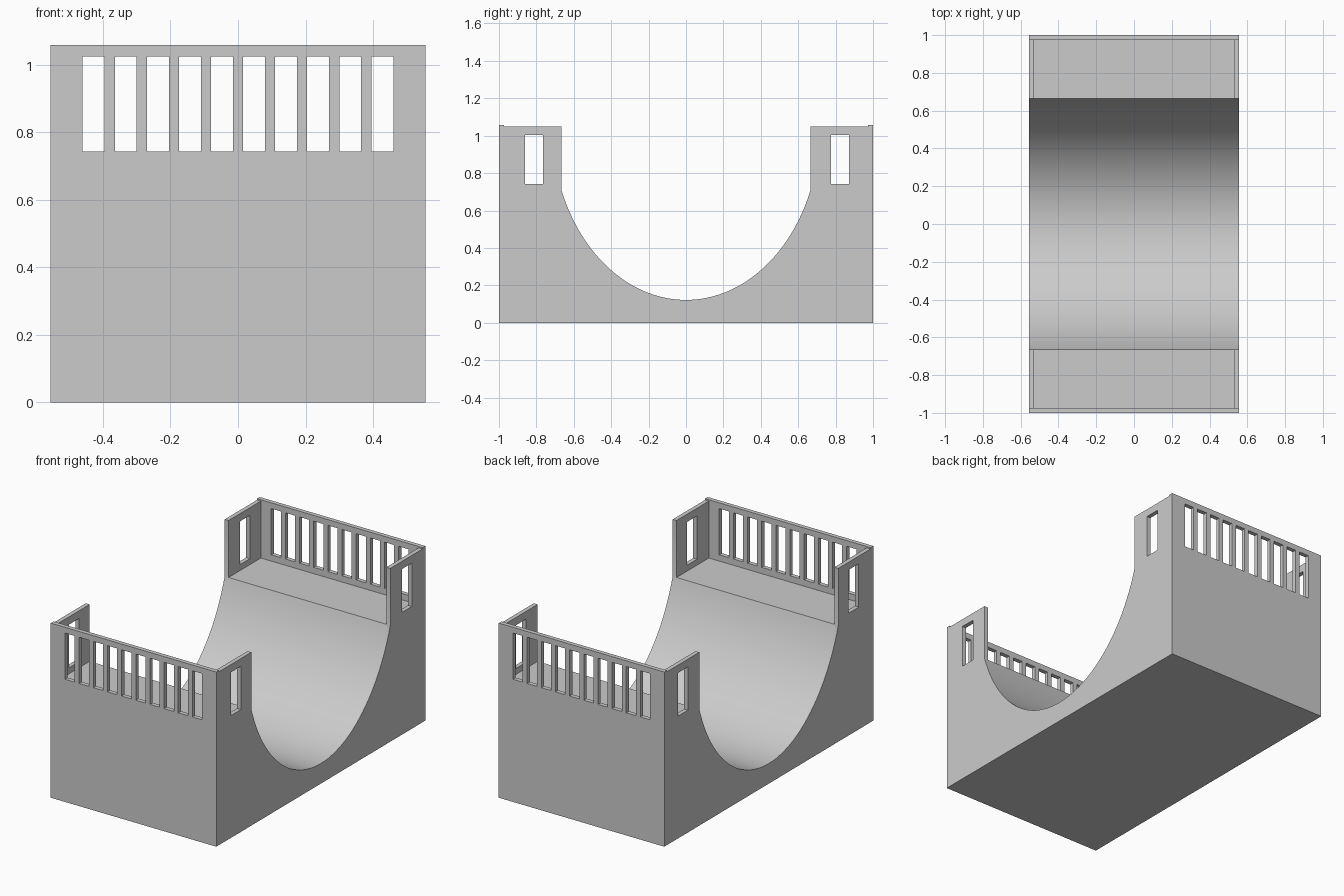
import bpy, bmesh, math
from mathutils import Matrix, Vector

cube = bpy.data.objects.get("Cube")
if cube:
    bpy.data.objects.remove(cube, do_unlink=True)

HALF_W, DECK, WALL = 0.555, 0.705, 0.026
SIDE_TOP, END_TOP, LIP = 1.05, 1.058, 0.665

grey = bpy.data.materials.new("plain grey")
grey.use_nodes = True
colour = (0.6, 0.6, 0.6, 1)
grey.diffuse_color = colour
grey.node_tree.nodes["Principled BSDF"].inputs["Base Color"].default_value = colour


def to_object(bm, name):
    bmesh.ops.recalc_face_normals(bm, faces=bm.faces)
    mesh = bpy.data.meshes.new(name)
    bm.to_mesh(mesh)
    bm.free()
    obj = bpy.data.objects.new(name, mesh)
    bpy.context.collection.objects.link(obj)
    mesh.materials.append(grey)
    return obj


def add_box(bm, low, high):
    low, high = Vector(low), Vector(high)
    place = Matrix.Translation((low + high) / 2) @ Matrix.Diagonal((*(high - low), 1))
    bmesh.ops.create_cube(bm, size=1, matrix=place)


def cut(target, bm, name):
    cutter = to_object(bm, name)
    cutter.hide_render = True
    mod = target.modifiers.new(name, "BOOLEAN")
    mod.operation, mod.solver, mod.object = "DIFFERENCE", "EXACT", cutter
    bpy.context.view_layer.objects.active = target
    bpy.ops.object.modifier_apply(modifier=name)
    bpy.data.objects.remove(cutter, do_unlink=True)


# Side profile: raised ends joined by an elliptical trough
RAD_Y, RAD_Z, CENTRE_Z, STEPS = 0.717, 0.933, 1.055, 48
end = [(1, 0), (1, END_TOP), (1 - WALL, END_TOP), (1 - WALL, SIDE_TOP), (LIP, SIDE_TOP)]
sweep = math.asin(LIP / RAD_Y)
angles = [sweep * (1 - 2 * i / STEPS) for i in range(STEPS + 1)]
trough = [(RAD_Y * math.sin(a), CENTRE_Z - RAD_Z * math.cos(a)) for a in angles]
profile = end + trough + [(-y, z) for y, z in reversed(end)]

bm = bmesh.new()
face = bm.faces.new([bm.verts.new((-HALF_W, y, z)) for y, z in profile])
sides = bmesh.ops.extrude_face_region(bm, geom=[face])["geom"]
bmesh.ops.translate(bm, vec=(2 * HALF_W, 0, 0),
                    verts=[v for v in sides if isinstance(v, bmesh.types.BMVert)])
ramp = to_object(bm, "half_pipe_ramp")

# Decks sunk inside the railings
bm = bmesh.new()
inner = HALF_W - WALL
for s in (-1, 1):
    ys = sorted((s * (1 - WALL), s * 0.5))
    add_box(bm, (-inner, ys[0], DECK), (inner, ys[1], 1.3))
cut(ramp, bm, "deck_cutter")

# Ten slots through each end railing
bm = bmesh.new()
for i in range(10):
    x = (i - 4.5) * 0.0949
    for s in (-1, 1):
        add_box(bm, (x - 0.0325, s - 0.1, 0.743), (x + 0.0325, s + 0.1, 1.023))
cut(ramp, bm, "end_slot_cutter")

# One window through each side railing
bm = bmesh.new()
for y in (-0.813, 0.823):
    add_box(bm, (-0.7, y - 0.048, 0.741), (0.7, y + 0.048, 1.003))
cut(ramp, bm, "side_window_cutter")

bpy.ops.object.select_all(action="DESELECT")
ramp.select_set(True)
bpy.context.view_layer.objects.active = ramp
bpy.ops.object.shade_smooth_by_angle(angle=math.radians(30))
